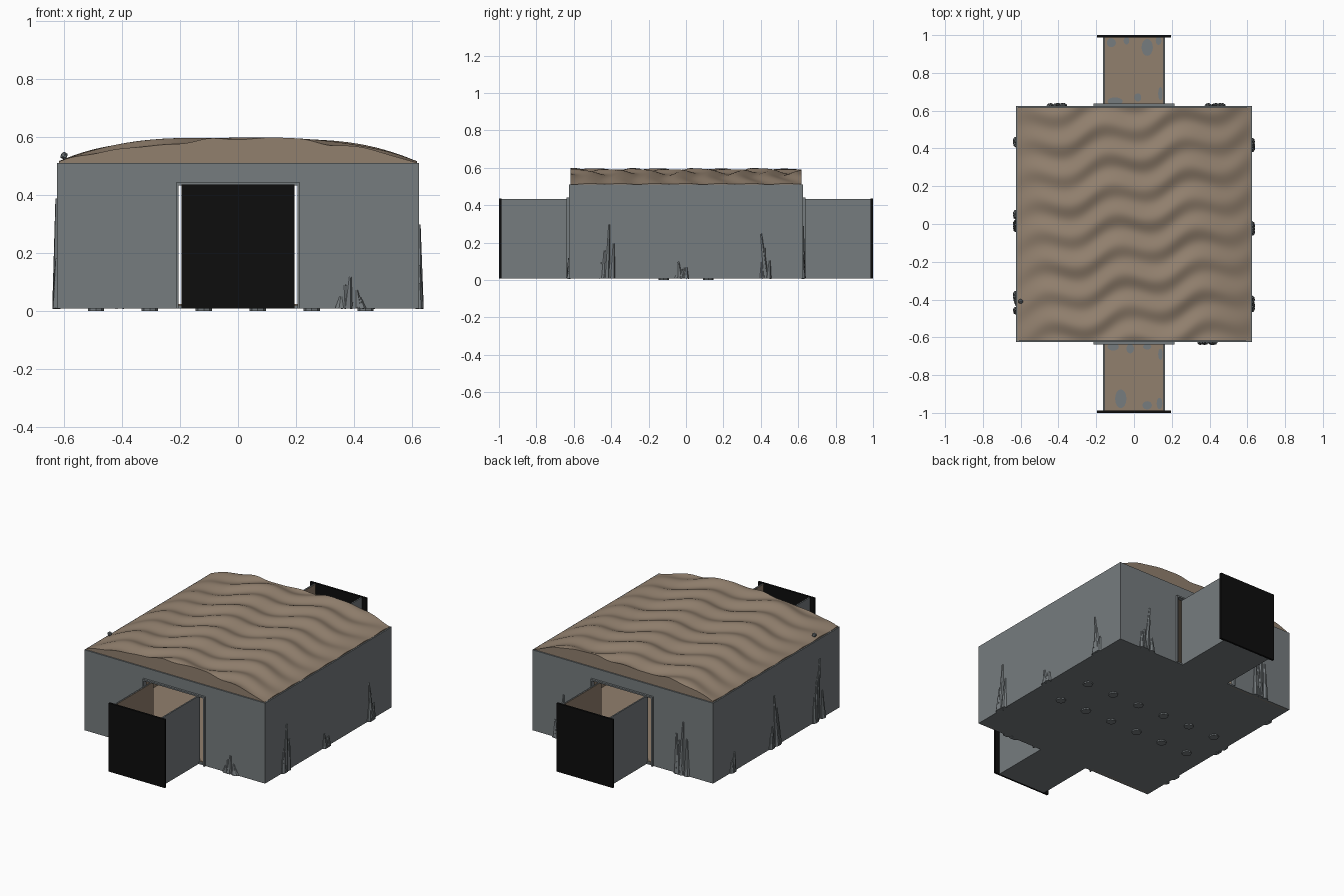
import bpy, bmesh, math, random
from mathutils import Matrix, Vector

random.seed(4)
if "Cube" in bpy.data.objects:
    bpy.data.objects.remove(bpy.data.objects["Cube"])


def material(name, rgb):
    m = bpy.data.materials.new(name)
    m.use_nodes = True
    m.diffuse_color = (*rgb, 1)
    bsdf = m.node_tree.nodes["Principled BSDF"]
    bsdf.inputs["Base Color"].default_value = (*rgb, 1)
    bsdf.inputs["Roughness"].default_value = 0.9
    return m


GREY = material("concrete_grey", (0.18, 0.20, 0.21))
SAND = material("sand_brown", (0.285, 0.215, 0.155))
BLACK = material("black", (0.004, 0.004, 0.004))

W = 0.625      # half width of the room
T = 0.012      # wall thickness
BASE = 0.008   # underside of the floor slab
TOP = 0.51     # top of the room walls
DOOR = 0.205   # half width of the doorways
DOOR_TOP = 0.435
HALL = 0.165   # half width of the corridors


def finish(bm, name, mat):
    bmesh.ops.recalc_face_normals(bm, faces=bm.faces)
    me = bpy.data.meshes.new(name)
    bm.to_mesh(me)
    bm.free()
    me.materials.append(mat)
    ob = bpy.data.objects.new(name, me)
    bpy.context.collection.objects.link(ob)
    return ob


def box(name, lo, hi, mat):
    bm = bmesh.new()
    lo, hi = Vector(lo), Vector(hi)
    size = Matrix.Diagonal((*(hi - lo), 1))
    bmesh.ops.create_cube(bm, size=1, matrix=Matrix.Translation((lo + hi) / 2) @ size)
    return finish(bm, name, mat)


def extruded(name, outline, y0, y1, mat):
    """Extrude an x,z outline along y."""
    bm = bmesh.new()
    face = bm.faces.new([bm.verts.new((x, y0, z)) for x, z in outline])
    out = bmesh.ops.extrude_face_region(bm, geom=[face])
    verts = [v for v in out["geom"] if isinstance(v, bmesh.types.BMVert)]
    bmesh.ops.translate(bm, verts=verts, vec=(0, y1 - y0, 0))
    return finish(bm, name, mat)


def arch(half, inner, top, inner_top):
    return [(-half, BASE), (-half, top), (half, top), (half, BASE),
            (inner, BASE), (inner, inner_top), (-inner, inner_top), (-inner, BASE)]


# Room floor and its sand covering
box("room_floor", (-W, -W, BASE), (W, W, 0.018), GREY)
box("room_floor_sand", (-W + T, -W + T, 0.018), (W - T, W - T, 0.024), SAND)

# Side walls with sand-coloured lining
for s, side in ((1, "left"), (-1, "right")):
    a, b, c = sorted((s * W, s * (W - T))), s * (W - T), s * (W - T - 0.004)
    box(side + "_wall", (a[0], -W, BASE), (a[1], W, TOP), GREY)
    box(side + "_wall_lining", (min(b, c), -W + T, BASE + T),
        (max(b, c), W - T, TOP - T), SAND)

# End walls, doorways and corridors
for s, end in ((-1, "front"), (1, "back")):
    extruded(end + "_wall", arch(W, DOOR, TOP, DOOR_TOP), s * W, s * (W - T), GREY)
    extruded(end + "_wall_lining", arch(W - 0.02, DOOR, TOP - T, DOOR_TOP),
             s * (W - T), s * (W - T - 0.004), SAND)
    extruded(end + "_door_frame", arch(DOOR + 0.009, DOOR, DOOR_TOP + 0.007, DOOR_TOP - 0.002),
             s * (W - T), s * (W + 0.013), GREY)
    y0, y1 = sorted((s * (W - T), s * 0.988))
    box(end + "_corridor_floor", (-HALL, y0, BASE), (HALL, y1, 0.018), GREY)
    box(end + "_corridor_sand", (-HALL + 0.008, y0, 0.018), (HALL - 0.008, y1, 0.024), SAND)
    for k, side in ((1, "left"), (-1, "right")):
        xs = sorted((k * HALL, k * (HALL - 0.008)))
        box(f"{end}_corridor_{side}_wall", (xs[0], y0, BASE), (xs[1], y1, 0.432), GREY)
        xs = sorted((k * (HALL - 0.008), k * (HALL - 0.011)))
        box(f"{end}_corridor_{side}_lining", (xs[0], y0, 0.02), (xs[1], y1, 0.43), SAND)
    ys = sorted((s * 0.987, s))
    box(end + "_end_panel", (-0.195, ys[0], BASE), (0.195, ys[1], DOOR_TOP), BLACK)

# Bare patches showing through the corridor sand: x, y, half width, half length
PATCHES = [(-0.12, 0.96, 0.024, 0.024), (-0.04, 0.97, 0.015, 0.02), (0.07, 0.935, 0.03, 0.045),
           (0.13, 0.97, 0.015, 0.022), (-0.1, 0.65, 0.04, 0.02), (0.02, 0.67, 0.018, 0.022),
           (0.14, 0.69, 0.012, 0.035), (-0.11, -0.65, 0.03, 0.02), (-0.02, -0.66, 0.02, 0.025),
           (0.07, -0.65, 0.022, 0.015), (0.14, -0.69, 0.012, 0.03), (-0.07, -0.925, 0.03, 0.05),
           (0.07, -0.96, 0.025, 0.022), (0.135, -0.95, 0.015, 0.03), (-0.1, -0.45, 0.12, 0.09),
           (0.1, 0.45, 0.12, 0.09)]
bm = bmesh.new()
for x, y, rx, ry in PATCHES:
    bmesh.ops.create_circle(bm, cap_ends=True, segments=16, radius=1, matrix=
                            Matrix.Translation((x, y, 0.0255)) @ Matrix.Diagonal((rx, ry, 1, 1)))
finish(bm, "bare_floor_patches", GREY)


# Vaulted roof of wind-rippled sand
def roof_height(x, y):
    u = min(1, abs(x) / 0.615)
    vault = 0.072 * (1 - u ** 3.2)
    phase = 2 * math.pi * (y / 0.165 - x * 1.3) + 1.3 * math.sin(x * 15 + y * 2)
    ripple = math.sin(phase) + 0.3 * math.sin(phase * 0.5 + x * 9)
    return TOP + 0.004 + vault + 0.0095 * ripple * (1 - 0.75 * u ** 4)


bm = bmesh.new()
bmesh.ops.create_grid(bm, x_segments=90, y_segments=110, size=0.617)
for v in bm.verts:
    v.co.z = roof_height(v.co.x, v.co.y)
rim = [e for e in bm.edges if e.is_boundary]
out = bmesh.ops.extrude_edge_only(bm, edges=rim)
for v in out["geom"]:
    if isinstance(v, bmesh.types.BMVert):
        v.co.z = TOP - 0.01
bmesh.ops.holes_fill(bm, edges=[e for e in bm.edges if e.is_boundary], sides=0)
roof = finish(bm, "sand_roof", SAND)
bpy.ops.object.select_all(action="DESELECT")
roof.select_set(True)
bpy.context.view_layer.objects.active = roof
bpy.ops.object.shade_smooth_by_angle(angle=math.radians(45))

# Rough spiky crusts at the feet of the walls: facing angle, position along wall, height
CRUSTS = [(0, -0.42, 0.29), (0, -0.04, 0.09), (0, 0.41, 0.24),
          (180, -0.42, 0.12), (180, -0.01, 0.32), (180, 0.41, 0.38),
          (90, -0.42, 0.28), (90, 0.41, 0.33), (-90, 0.38, 0.11)]
for i, (angle, along, height) in enumerate(CRUSTS):
    bm = bmesh.new()
    turn = Matrix.Rotation(math.radians(angle), 4, "Z")
    for j in range(6):
        h = height * (1 if j == 0 else random.uniform(0.25, 0.75))
        shift = 0 if j == 0 else random.uniform(-0.05, 0.05)
        place = Matrix.Translation((W, along + shift, BASE + h / 2))
        lean = Matrix.Rotation(random.uniform(-0.1, 0.1), 4, "X")
        bmesh.ops.create_cone(bm, cap_ends=True, segments=7, radius1=1, radius2=0.3, depth=h,
                              matrix=turn @ place @ lean @ Matrix.Diagonal((0.016, 0.02, 1, 1)))
    finish(bm, f"wall_crust_{i + 1}", GREY)

# Small knob near the roof corner
bm = bmesh.new()
bmesh.ops.create_icosphere(bm, subdivisions=1, radius=0.014,
                           matrix=Matrix.Translation((-0.6, -0.41, 0.535)))
finish(bm, "corner_knob", GREY)

# Round feet in two rows
bm = bmesh.new()
for col in range(6):
    for y in (-0.12, 0.12):
        bmesh.ops.create_cone(bm, cap_ends=True, segments=8, radius1=0.028, radius2=0.028,
                              depth=0.01, matrix=Matrix.Translation((-0.49 + 0.186 * col, y, 0.005)))
finish(bm, "feet", GREY)
